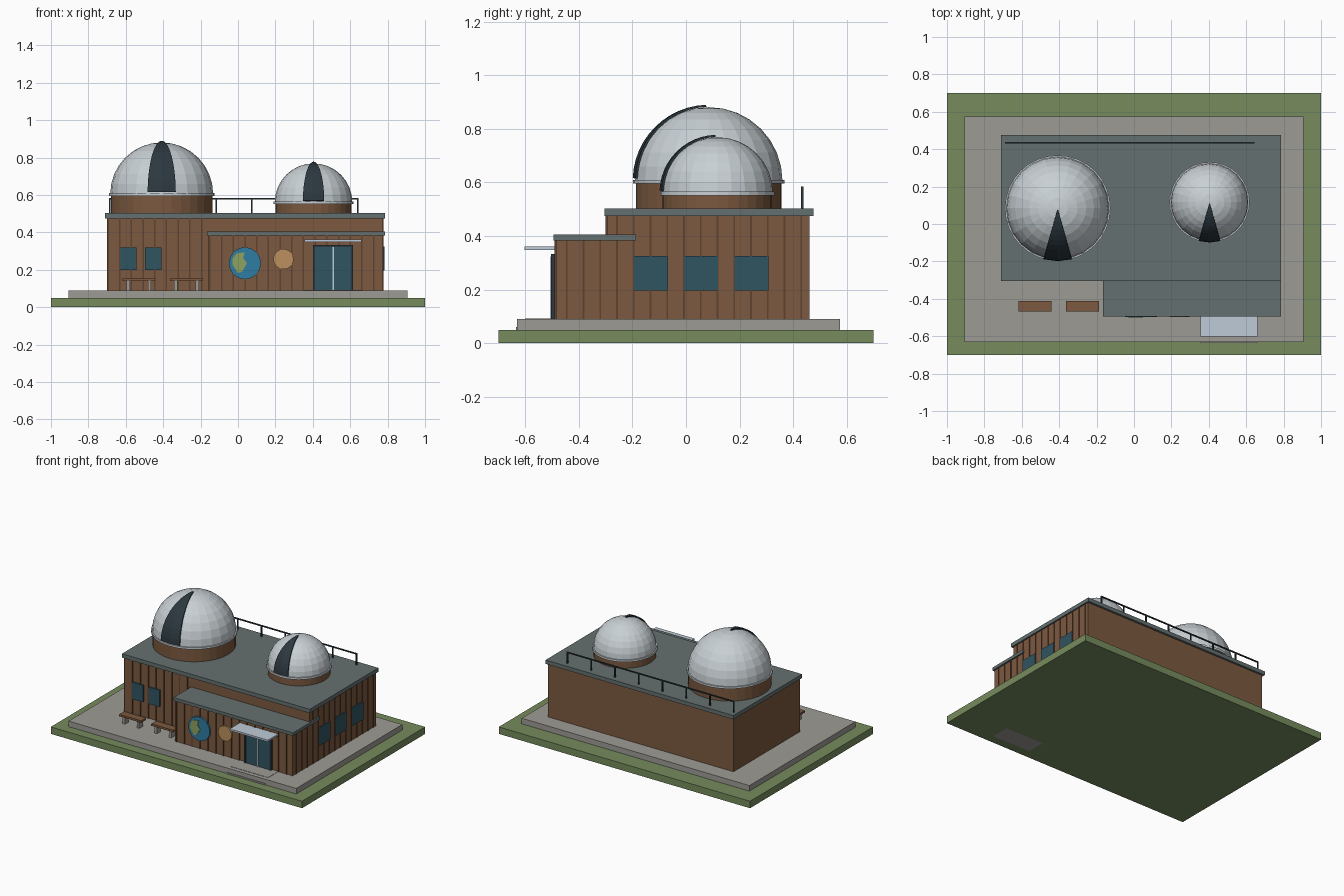
import bpy, bmesh
from math import sin, cos, pi, radians

if "Cube" in bpy.data.objects:
    bpy.data.objects.remove(bpy.data.objects["Cube"])


def material(name, rgb):
    m = bpy.data.materials.new(name)
    m.diffuse_color = (*rgb, 1)
    m.use_nodes = True
    m.node_tree.nodes["Principled BSDF"].inputs["Base Color"].default_value = m.diffuse_color
    return m


GRASS = material("grass", (0.18, 0.26, 0.11))
PAVE = material("paving", (0.34, 0.33, 0.30))
WOOD = material("timber", (0.20, 0.10, 0.05))
DARKWOOD = material("dark_timber", (0.11, 0.055, 0.03))
ROOF = material("roof_grey", (0.13, 0.16, 0.16))
DOME = material("dome_metal", (0.58, 0.63, 0.66))
DARK = material("dark_metal", (0.025, 0.04, 0.05))
GLASS = material("glass", (0.03, 0.09, 0.12))
BLUE = material("globe_blue", (0.03, 0.20, 0.36))
GREEN = material("globe_land", (0.27, 0.36, 0.12))
ORANGE = material("planet_orange", (0.50, 0.28, 0.11))
CANOPY = material("canopy_white", (0.52, 0.60, 0.68))


def finish(name, bm, mat):
    bmesh.ops.recalc_face_normals(bm, faces=bm.faces)
    me = bpy.data.meshes.new(name)
    bm.to_mesh(me)
    bm.free()
    ob = bpy.data.objects.new(name, me)
    bpy.context.collection.objects.link(ob)
    me.materials.append(mat)
    return ob


def boxes(name, spans, mat):
    """One object from boxes given as (x0, x1, y0, y1, z0, z1)."""
    bm = bmesh.new()
    for x0, x1, y0, y1, z0, z1 in spans:
        vs = bmesh.ops.create_cube(bm, size=1)["verts"]
        bmesh.ops.scale(bm, vec=(x1 - x0, y1 - y0, z1 - z0), verts=vs)
        bmesh.ops.translate(bm, vec=((x0 + x1) / 2, (y0 + y1) / 2, (z0 + z1) / 2), verts=vs)
    return finish(name, bm, mat)


def lathe(name, profile, centre, mat, n=24):
    """Revolve an (r, z) profile around a vertical axis; r = 0 closes to a point."""
    bm = bmesh.new()
    rings = []
    for r, z in profile:
        if r < 1e-5:
            rings.append([bm.verts.new((*centre, z))] * n)
        else:
            rings.append([bm.verts.new((centre[0] + r * cos(2 * pi * i / n),
                                        centre[1] + r * sin(2 * pi * i / n), z)) for i in range(n)])
    for a, b in zip(rings, rings[1:]):
        for i in range(n):
            j = (i + 1) % n
            bm.faces.new(list(dict.fromkeys((a[i], a[j], b[j], b[i]))))
    return finish(name, bm, mat)


def plaque(name, pts, y0, y1, mat):
    """Extrude an (x, z) outline along y."""
    bm = bmesh.new()
    f = bm.faces.new([bm.verts.new((x, y0, z)) for x, z in pts])
    ext = bmesh.ops.extrude_face_region(bm, geom=[f])["geom"]
    bmesh.ops.translate(bm, vec=(0, y1 - y0, 0),
                        verts=[v for v in ext if isinstance(v, bmesh.types.BMVert)])
    return finish(name, bm, mat)


def circle(cx, cz, r, n=32):
    return [(cx + r * cos(2 * pi * i / n), cz + r * sin(2 * pi * i / n)) for i in range(n)]


def observatory(prefix, c, r, z0):
    """Drum, ring, faceted dome and the dark slit."""
    lathe(prefix + "_drum", [(0, 0.49), (r - 0.003, 0.49), (r - 0.003, z0), (0, z0)], c, WOOD, 32)
    lathe(prefix + "_ring", [(r - 0.01, z0 - 0.01), (r + 0.007, z0 - 0.01),
                             (r + 0.007, z0 + 0.004), (r - 0.01, z0 + 0.004)], c, DOME, 32)
    lathe(prefix + "_dome", [(r * cos(pi / 2 * k / 8), z0 + r * sin(pi / 2 * k / 8))
                             for k in range(8)] + [(0, z0 + r)], c, DOME, 24)
    bm = bmesh.new()
    R, rows = r + 0.005, []
    for k in range(13):
        t = radians(2 + 86 * k / 12)
        rows.append([bm.verts.new((c[0] + R * cos(t) * sin(p), c[1] - R * cos(t) * cos(p), z0 + R * sin(t)))
                     for p in (radians(a) for a in (-15.5, 0, 15.5))])
    for a, b in zip(rows, rows[1:]):
        for i in range(2):
            bm.faces.new((a[i], a[i + 1], b[i + 1], b[i]))
    slit = finish(prefix + "_slit", bm, DARK)
    mod = slit.modifiers.new("thickness", "SOLIDIFY")
    mod.thickness, mod.offset = 0.008, 0


# Ground
boxes("lawn", [(-1, 1, -0.7, 0.7, 0, 0.05)], GRASS)
boxes("paving", [(-0.907, 0.905, -0.63, 0.575, 0.045, 0.09)], PAVE)
boxes("entrance_steps", [(0.355, 0.66, -0.60, -0.48, 0.04, 0.092),
                         (0.355, 0.66, -0.635, -0.50, 0.0, 0.06)], PAVE)

# Building blocks and roofs
boxes("main_hall", [(-0.7, 0.775, -0.295, 0.46, 0.085, 0.48)], WOOD)
boxes("entrance_wing", [(-0.16, 0.774, -0.485, -0.28, 0.085, 0.39)], WOOD)
boxes("main_roof", [(-0.71, 0.785, -0.305, 0.475, 0.475, 0.503)], ROOF)
boxes("wing_roof", [(-0.167, 0.785, -0.495, -0.187, 0.384, 0.406)], ROOF)

# Vertical battens on the front and right walls
battens = [(x - 0.004, x + 0.004, -0.300, -0.29, 0.09, 0.475)
           for x in (-0.695 + 0.0625 * i for i in range(9))]
battens += [(x - 0.004, x + 0.004, -0.490, -0.48, 0.09, 0.385)
            for x in (-0.15 + 0.0625 * i for i in range(15))]
battens += [(0.77, 0.779, y - 0.003, y + 0.003, 0.09, 0.475 if y > -0.3 else 0.385)
            for y in (-0.445 + 0.0625 * i for i in range(15))]
boxes("wall_battens", battens, DARKWOOD)

# Windows
boxes("front_windows", [(x, x + 0.088, -0.306, -0.29, 0.20, 0.32) for x in (-0.63, -0.498)], GLASS)
boxes("side_windows", [(0.77, 0.782, y - 0.063, y + 0.063, 0.196, 0.326)
                       for y in (-0.131, 0.056, 0.244)], GLASS)

# Entrance door and canopy
boxes("door_frame", [(0.40, 0.412, -0.503, -0.48, 0.09, 0.333), (0.603, 0.615, -0.503, -0.48, 0.09, 0.333),
                     (0.40, 0.615, -0.503, -0.48, 0.321, 0.333)], DARK)
boxes("door_glass", [(0.41, 0.605, -0.499, -0.48, 0.09, 0.323)], GLASS)
boxes("door_mullion", [(0.504, 0.512, -0.506, -0.48, 0.09, 0.323)], CANOPY)
boxes("canopy", [(0.355, 0.66, -0.602, -0.48, 0.348, 0.361)], CANOPY)

# Wall plaques: globe with land, and a small planet
plaque("globe_disc", circle(0.037, 0.235, 0.085), -0.497, -0.48, BLUE)
plaque("globe_land", [(-0.028, 0.262), (-0.008, 0.288), (0.036, 0.294), (0.028, 0.262), (0.048, 0.236),
                      (0.024, 0.192), (0.0, 0.182), (-0.03, 0.228)], -0.501, -0.49, GREEN)
plaque("planet_disc", circle(0.243, 0.257, 0.054), -0.497, -0.48, ORANGE)

# Benches
for i, x in enumerate((-0.53, -0.275)):
    boxes(f"bench_seat_{i}", [(x - 0.088, x + 0.088, -0.468, -0.412, 0.140, 0.154)], WOOD)
    boxes(f"bench_legs_{i}", [(x + s * 0.057 - 0.009, x + s * 0.057 + 0.009, -0.46, -0.42, 0.085, 0.142)
                              for s in (-1, 1)], PAVE)

# Roof railing
rail = [(-0.689, 0.644, 0.430, 0.438, 0.577, 0.585)]
rail += [(x - 0.004, x + 0.004, 0.430, 0.438, 0.50, 0.58)
         for x in (-0.685 + 0.1893 * i for i in range(8))]
boxes("roof_railing", rail, DARK)

# Domes
observatory("large", (-0.408, 0.085), 0.275, 0.606)
observatory("small", (0.404, 0.117), 0.207, 0.562)
